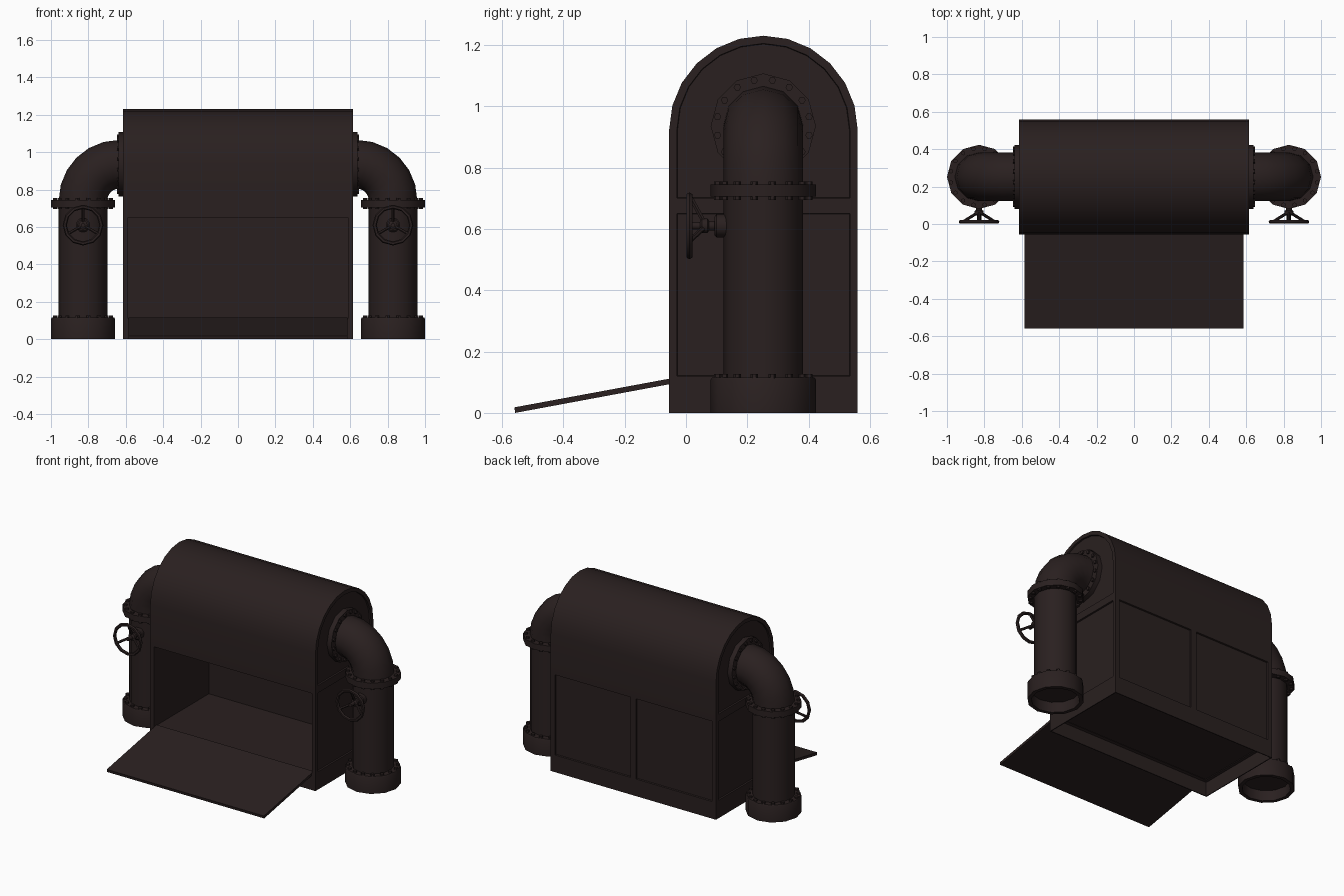
import bpy, bmesh, math
from mathutils import Matrix, Vector

if "Cube" in bpy.data.objects:
    bpy.data.objects.remove(bpy.data.objects["Cube"])

mat = bpy.data.materials.new("dark brown iron")
mat.diffuse_color = (0.0225, 0.0142, 0.014, 1)
mat.use_nodes = True
mat.node_tree.nodes["Principled BSDF"].inputs["Base Color"].default_value = mat.diffuse_color


def finish(bm, name, smooth=None):
    bmesh.ops.remove_doubles(bm, verts=bm.verts, dist=1e-5)
    bmesh.ops.recalc_face_normals(bm, faces=bm.faces)
    me = bpy.data.meshes.new(name)
    bm.to_mesh(me)
    bm.free()
    ob = bpy.data.objects.new(name, me)
    bpy.context.collection.objects.link(ob)
    me.materials.append(mat)
    if smooth:
        bpy.ops.object.select_all(action='DESELECT')
        ob.select_set(True)
        bpy.context.view_layer.objects.active = ob
        bpy.ops.object.shade_smooth_by_angle(angle=math.radians(smooth))
    return ob


def prism(name, profile, x0, x1, border=0, axes=(), smooth=None):
    """Extrude a (y, z) profile along x; faces pointing along axes get a sunken panel."""
    bm = bmesh.new()
    rings = [[bm.verts.new((x, y, z)) for y, z in profile] for x in (x0, x1)]
    n = len(profile)
    for r in rings:
        bm.faces.new(r)
    for i in range(n):
        j = (i + 1) % n
        bm.faces.new((rings[0][i], rings[0][j], rings[1][j], rings[1][i]))
    bmesh.ops.recalc_face_normals(bm, faces=bm.faces)
    for a in axes:
        fs = [f for f in bm.faces if f.normal.dot(Vector(a)) > 0.99]
        bmesh.ops.inset_individual(bm, faces=fs, thickness=border, depth=0, use_even_offset=True)
        bmesh.ops.inset_individual(bm, faces=fs, thickness=0.002, depth=-0.01, use_even_offset=True)
    return finish(bm, name, smooth)


def box(name, x0, x1, y0, y1, z0, z1, **kw):
    return prism(name, [(y0, z0), (y1, z0), (y1, z1), (y0, z1)], x0, x1, **kw)


def tube(name, rings, smooth=40, sides=12):
    """Skin circles given as (matrix, radius); circles lie in the local xy plane."""
    bm = bmesh.new()
    vs = [[bm.verts.new(m @ Vector((r * math.cos(2 * math.pi * i / sides),
                                    r * math.sin(2 * math.pi * i / sides), 0)))
           for i in range(sides)] for m, r in rings]
    for a, b in zip(vs, vs[1:]):
        for i in range(sides):
            j = (i + 1) % sides
            bm.faces.new((a[i], a[j], b[j], b[i]))
    return finish(bm, name, smooth)


def lathe(name, m, profile, **kw):
    return tube(name, [(m @ Matrix.Translation((0, 0, z)), r) for r, z in profile], **kw)


def rod(name, a, b, r):
    a, b = Vector(a), Vector(b)
    m = Matrix.Translation(a) @ (b - a).to_track_quat('Z', 'Y').to_matrix().to_4x4()
    L = (b - a).length
    return lathe(name, m, [(0, 0), (r, 0), (r, L), (0, L)], sides=6)


def bolts(name, m, z, count=16, ring=0.152):
    bm = bmesh.new()
    for i in range(count):
        a = 2 * math.pi * (i + 0.5) / count
        p = Matrix.Translation((ring * math.cos(a), ring * math.sin(a), z))
        bmesh.ops.create_cone(bm, cap_ends=True, segments=6, radius1=0.012,
                              radius2=0.012, depth=0.018, matrix=m @ p)
    return finish(bm, name)


# Arched hood with sunken end panels
W, Y0, Y1, ZB = 0.615, -0.055, 0.56, 0.675
yc, R, zc = (Y0 + Y1) / 2, (Y1 - Y0) / 2, 0.9225
arch = [(Y0, ZB), (Y1, ZB)] + [(yc + R * math.cos(math.pi * i / 12), zc + R * math.sin(math.pi * i / 12))
                               for i in range(13)]
prism("arched_hood", arch, -W, W, border=0.025, axes=[(1, 0, 0), (-1, 0, 0)], smooth=30)

# Cabinet: hollow plinth, floor, lintel
box("plinth_front", -W, W, Y0, Y0 + 0.006, 0, 0.1)
box("plinth_back", -W, W, Y1 - 0.006, Y1, 0, 0.1)
box("floor", -0.61, 0.61, Y0, 0.54, 0.1, 0.11)
box("front_lintel", -0.595, 0.595, Y0, -0.03, 0.65, ZB)

# Panelled walls
for s, side in ((1, "right"), (-1, "left")):
    xs = sorted((s * W, s * (W - 0.006)))
    box(side + "_plinth", *xs, Y0, Y1, 0, 0.1)
    xs = sorted((s * W, s * 0.588))
    box(side + "_wall", *xs, Y0, Y1, 0.095, ZB, border=0.025, axes=[(s, 0, 0)])
    xs = sorted((s * 0.604, 0))
    box(side + "_back_wall", *xs, 0.53, Y1, 0.095, ZB, border=0.02, axes=[(0, 1, 0)])

# Lowered front door forming a ramp
prism("ramp_door", [(-0.03, 0.116), (-0.56, 0.018), (-0.557, 0.0), (-0.03, 0.098)], -0.585, 0.585)

# Pipes on both sides
PX, PY, PR, FR = 0.8285, 0.252, 0.13, 0.1715
for s, side in ((1, "right"), (-1, "left")):
    up = Matrix.Translation((s * PX, PY, 0))
    lathe(side + "_pipe_base", up, [(PR, 0.115), (FR - 0.004, 0.115), (FR, 0.108), (FR, 0),
                                    (0.147, 0), (0.147, 0.07), (0, 0.07)])
    bolts(side + "_base_bolts", up, 0.118)
    lathe(side + "_vertical_pipe", up, [(PR, 0.1), (PR, 0.72)])
    lathe(side + "_pipe_flange", up, [(PR - 0.01, 0.705), (FR, 0.705), (FR, 0.745), (PR - 0.01, 0.745)])
    bolts(side + "_flange_bolts_top", up, 0.746)
    bolts(side + "_flange_bolts_bottom", up, 0.704)

    # Elbow bending into the hood
    bend = PX - 0.635
    rings = []
    for i in range(7):
        a = math.pi / 2 * i / 6
        p = Vector((s * (0.635 + bend * math.cos(a)), PY, 0.742 + bend * math.sin(a)))
        rings.append((Matrix.Translation(p) @ Matrix.Rotation(-s * a, 4, 'Y'), PR))
    rings.append((Matrix.Translation((s * 0.6, PY, 0.742 + bend)) @ Matrix.Rotation(-s * math.pi / 2, 4, 'Y'), PR))
    tube(side + "_pipe_elbow", rings)

    # Flange on the hood end
    out = Matrix.Translation((s * 0.6, PY, 0.742 + bend)) @ Matrix.Rotation(s * math.pi / 2, 4, 'Y')
    lathe(side + "_hood_flange", out, [(PR - 0.01, 0), (FR, 0), (FR, 0.038), (PR - 0.01, 0.038)])
    bolts(side + "_hood_flange_bolts", out, 0.039)

    # Valve: boss, stem, spokes and hand wheel
    c = Vector((s * PX, 0, 0.61))
    fwd = Matrix.Translation(c + Vector((0, 0.15, 0))) @ Matrix.Rotation(math.pi / 2, 4, 'X')
    lathe(side + "_valve_boss", fwd, [(0.038, 0), (0.038, 0.05), (0.03, 0.057), (0.016, 0.057),
                                      (0.016, 0.075), (0.024, 0.08), (0.024, 0.098), (0.012, 0.105),
                                      (0.012, 0.14), (0, 0.14)])
    for k in range(3):
        a = math.pi / 2 + k * 2 * math.pi / 3
        d = Vector((math.cos(a), 0, math.sin(a)))
        rod(f"{side}_valve_spoke_{k + 1}", c + Vector((0, 0.06, 0)) + d * 0.01,
            c + Vector((0, 0.012, 0)) + d * 0.098, 0.008)
    bpy.ops.mesh.primitive_torus_add(location=c + Vector((0, 0.011, 0)), rotation=(math.pi / 2, 0, 0),
                                     major_segments=12, minor_segments=6,
                                     major_radius=0.098, minor_radius=0.011)
    wheel = bpy.context.object
    wheel.name = side + "_valve_wheel"
    wheel.data.materials.append(mat)
    bpy.ops.object.shade_smooth_by_angle(angle=math.radians(40))
